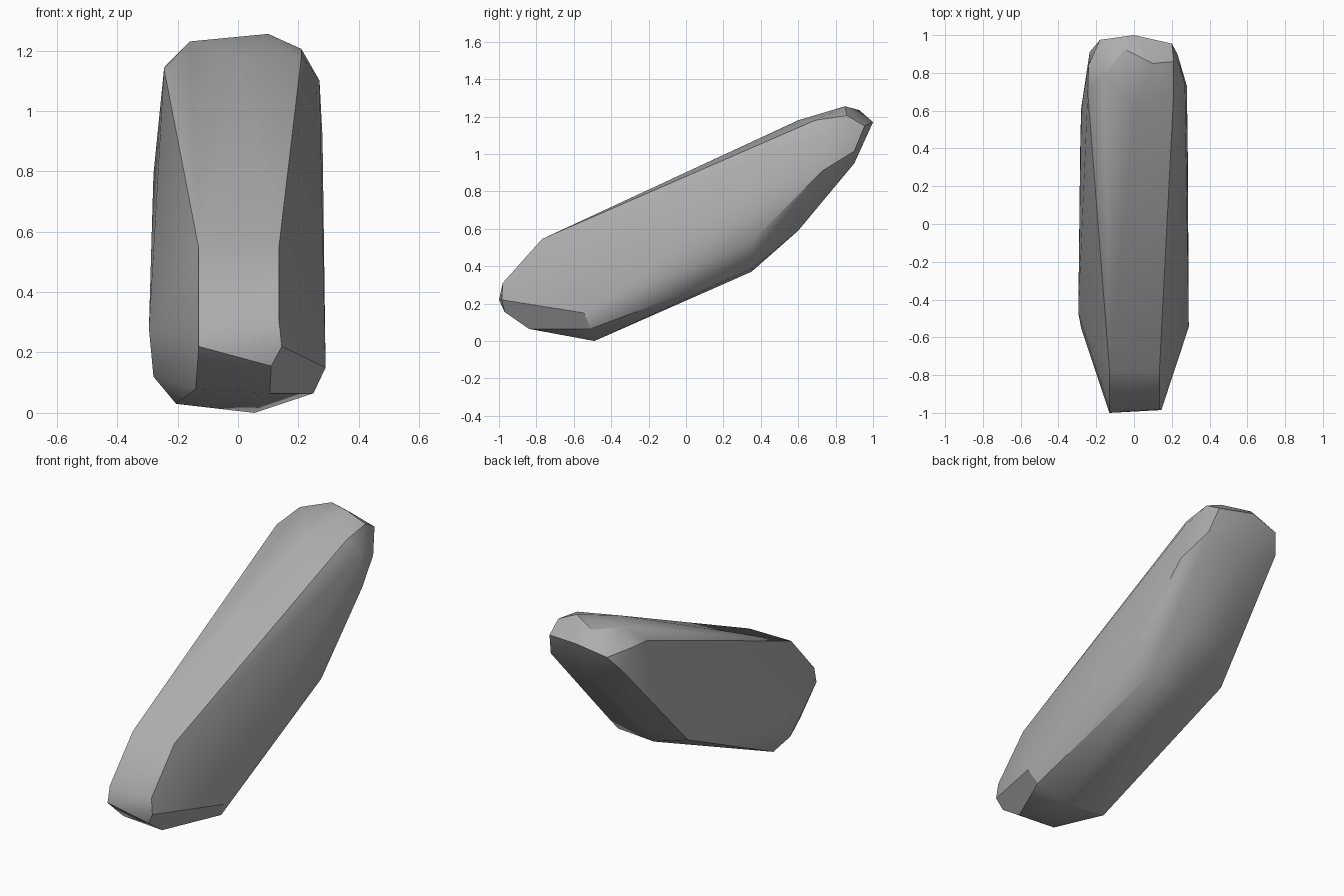
import bpy
import bmesh
import math

cube = bpy.data.objects.get("Cube")
if cube:
    bpy.data.objects.remove(cube, do_unlink=True)

stone = bpy.data.materials.new("stone grey")
stone.use_nodes = True
GREY = (0.42, 0.42, 0.42, 1)
stone.diffuse_color = GREY
stone.node_tree.nodes["Principled BSDF"].inputs["Base Color"].default_value = GREY

# Corner points of the boulder, grouped by region
blunt_end = [
    (-.13, -1, .22), (.145, -.985, .22), (-.13, -.98, .31), (.135, -.98, .31),
    (-.13, -.77, .545), (.135, -.77, .545), (.11, -.97, .155),
]
underside = [
    (-.14, -.84, .08), (.105, -.84, .065), (-.205, -.5, .03), (.055, -.49, 0),
    (.25, -.51, .065), (-.04, .35, .37), (.18, .36, .39),
    (.1, .6, .59), (-.13, .58, .59), (0, .9, .95),
]
flanks = [
    (-.28, -.55, .12), (.29, -.545, .15), (-.295, -.47, .28),
    (-.285, .39, .46), (.285, .35, .53), (-.28, .61, .79), (.28, .73, .91),
    (.27, .74, 1.1),
]
raised_end = [
    (-.245, .7, 1.14), (-.24, .84, 1.15), (-.235, .91, 1.04), (-.18, .975, 1.13),
    (.21, .69, 1.18), (.21, .86, 1.205), (.2, .955, 1.15), (.23, .9, 1.015),
    (0, 1, 1.17), (.1, .85, 1.255), (-.05, .925, 1.235), (-.16, .79, 1.23),
    (0, .6, 1.18),
]

# Wrap the corners in a faceted shell
bm = bmesh.new()
for p in blunt_end + underside + flanks + raised_end:
    bm.verts.new(p)
bmesh.ops.convex_hull(bm, input=bm.verts)
bmesh.ops.delete(bm, geom=[v for v in bm.verts if not v.link_faces], context='VERTS')
bmesh.ops.dissolve_limit(bm, angle_limit=math.radians(2), verts=bm.verts, edges=bm.edges)
bmesh.ops.recalc_face_normals(bm, faces=bm.faces)
mesh = bpy.data.meshes.new("boulder")
bm.to_mesh(mesh)
bm.free()
mesh.materials.append(stone)

boulder = bpy.data.objects.new("boulder", mesh)
bpy.context.collection.objects.link(boulder)
bpy.ops.object.select_all(action='DESELECT')
boulder.select_set(True)
bpy.context.view_layer.objects.active = boulder
bpy.ops.object.shade_smooth_by_angle(angle=math.radians(30))
